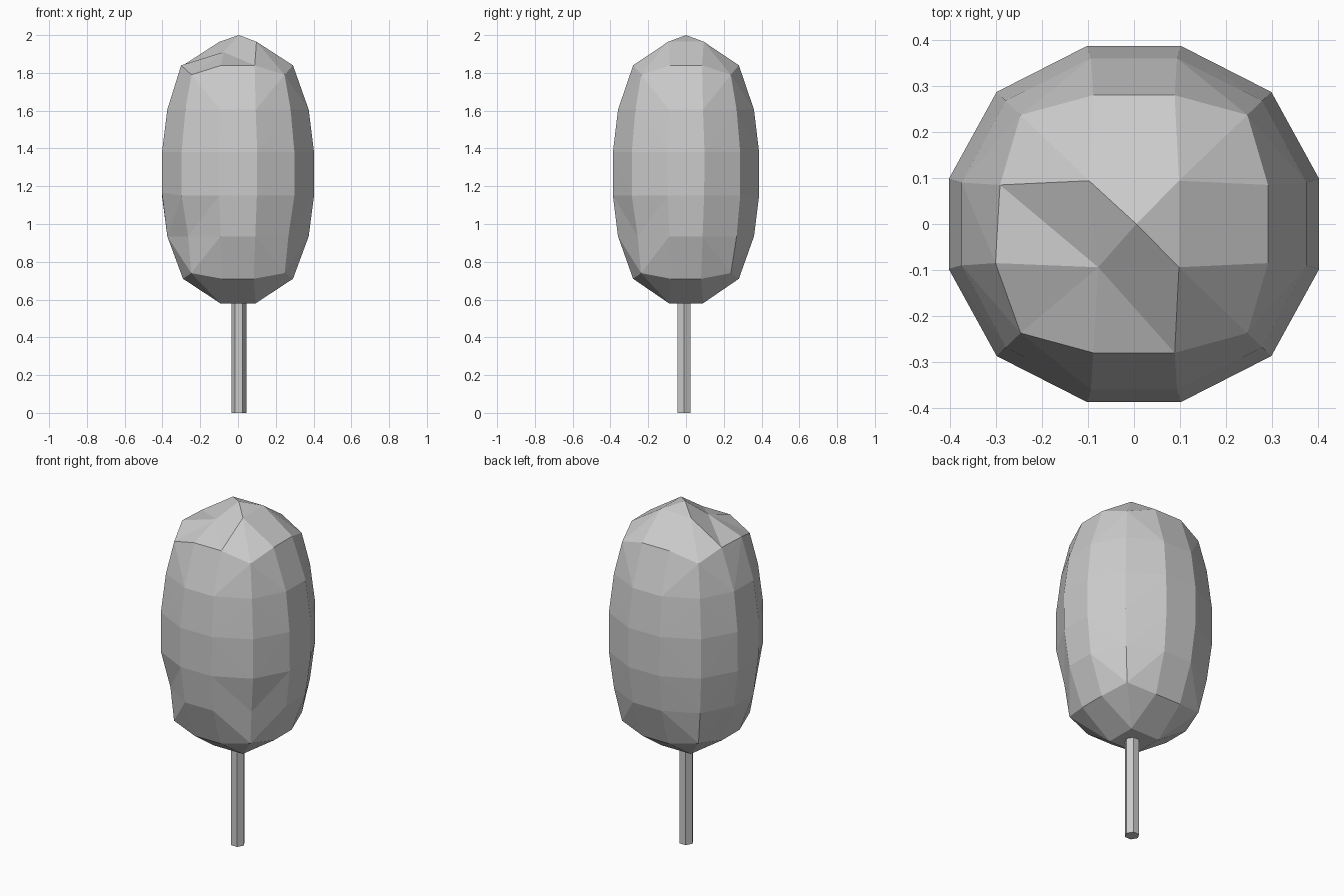
import bpy, bmesh, math
from mathutils import Vector, Matrix

if "Cube" in bpy.data.objects:
    bpy.data.objects.remove(bpy.data.objects["Cube"])

# Crown rings: corner z, side z, corner half-width, side reach, side half-width
RINGS = [
    (0.74, 0.71, 0.238, 0.280, 0.080),
    (0.935, 0.935, 0.268, 0.360, 0.088),
    (1.15, 1.15, 0.287, 0.387, 0.096),
    (1.38, 1.38, 0.287, 0.387, 0.098),
    (1.605, 1.605, 0.268, 0.360, 0.090),
    (1.79, 1.84, 0.237, 0.280, 0.085),
]
STRETCH_X = 1.04


def turned(x, y, z, quarter):
    p = Matrix.Rotation(quarter * math.pi / 2, 3, 'Z') @ Vector((x, y, z))
    p.x *= STRETCH_X
    return p


def crown():
    bm = bmesh.new()
    rings = []
    for zc, zs, c, e, m in RINGS:
        ring = []
        for q in range(4):
            for x, y, z in ((c, -c, zc), (e, -m, zs), (e, m, zs)):
                ring.append(bm.verts.new(turned(x, y, z, q)))
        rings.append(ring)
    for lo, hi in zip(rings, rings[1:]):
        for i in range(12):
            j = (i + 1) % 12
            bm.faces.new((lo[i], lo[j], hi[j], hi[i]))

    # Rounded caps: four inner points around a centre point
    def cap(ring, z, apex_z, a):
        inner = [bm.verts.new(turned(a, -a, z, q)) for q in range(4)]
        apex = bm.verts.new((0.005, 0, apex_z))
        for q in range(4):
            n = inner[(q + 1) % 4]
            k = 3 * q
            bm.faces.new((ring[k], ring[k + 1], inner[q], ring[k - 1]))
            bm.faces.new((ring[k + 1], ring[k + 2], n, inner[q]))
            bm.faces.new((inner[q], n, apex))
        return inner

    top = cap(rings[-1], 1.965, 2.0, 0.094)
    cap(rings[0], 0.58, 0.58, 0.09)

    # Small irregular dents and bumps
    top[3].co += Vector((0.02, 0, -0.055))
    rings[5][8].co.x -= 0.01
    rings[1][9].co += Vector((0.015, 0.02, 0))
    rings[1][0].co += Vector((-0.012, 0.012, 0))
    rings[2][8].co.z += 0.015

    bmesh.ops.recalc_face_normals(bm, faces=bm.faces)
    bmesh.ops.triangulate(bm, faces=bm.faces, quad_method='SHORT_EDGE')
    me = bpy.data.meshes.new("crown")
    bm.to_mesh(me)
    bm.free()
    bpy.context.collection.objects.link(bpy.data.objects.new("crown", me))


# Leafy crown
crown()

# Six-sided trunk
bpy.ops.mesh.primitive_cylinder_add(vertices=6, radius=0.04, depth=0.64,
                                    location=(0.005, -0.01, 0.32),
                                    rotation=(0, 0, math.pi / 2))
bpy.context.object.name = "trunk"
